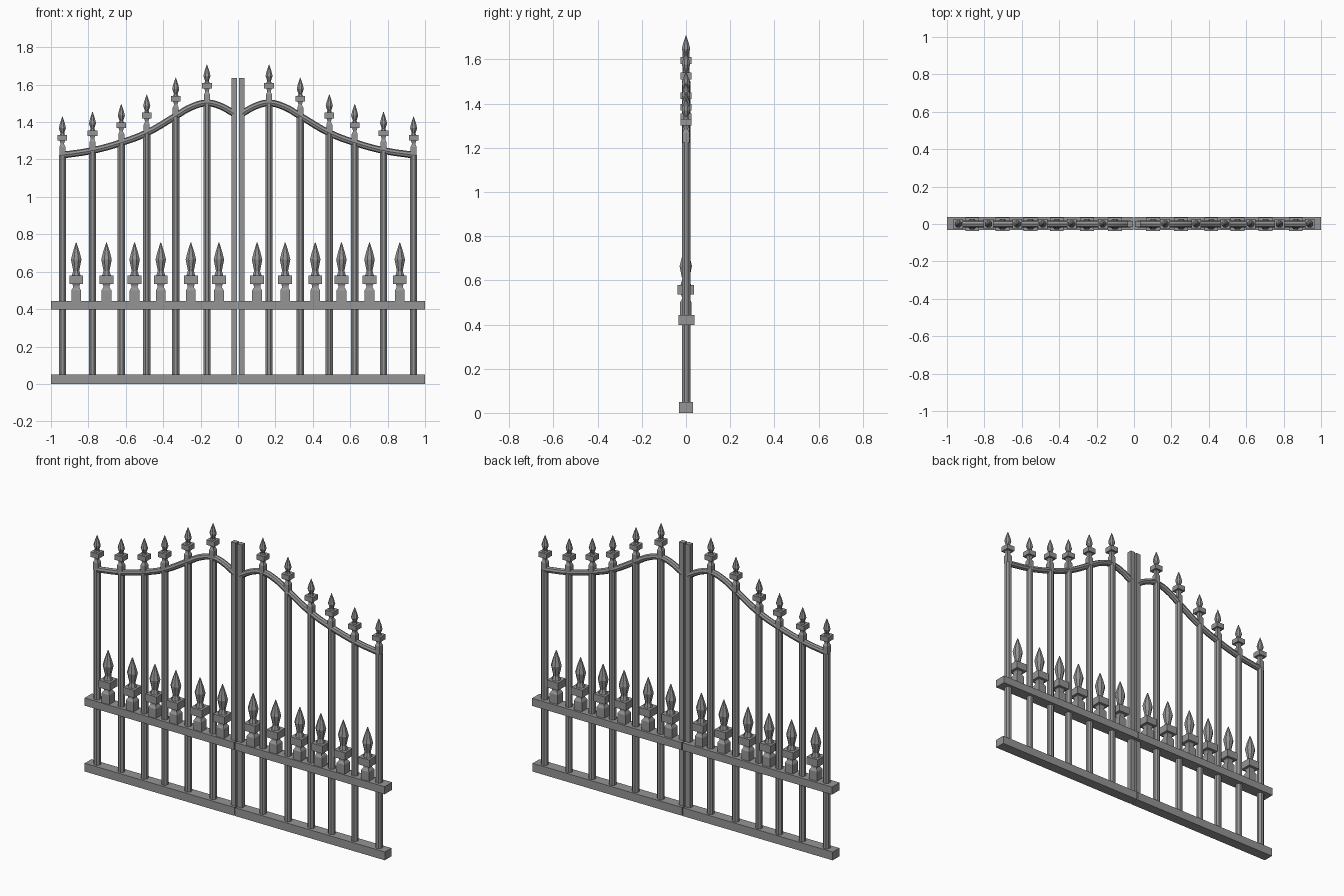
import bpy, bmesh, math
from mathutils import Vector, Matrix

if "Cube" in bpy.data.objects:
    bpy.data.objects.remove(bpy.data.objects["Cube"], do_unlink=True)

# Single iron colour
iron = bpy.data.materials.new("grey_iron")
iron.use_nodes = True
colour = (0.3, 0.3, 0.3, 1)
iron.diffuse_color = colour
iron.node_tree.nodes["Principled BSDF"].inputs["Base Color"].default_value = colour


def finish(name, bm):
    """Turn a bmesh of the left leaf into an object mirrored to the right leaf."""
    bmesh.ops.recalc_face_normals(bm, faces=bm.faces)
    mesh = bpy.data.meshes.new(name)
    bm.to_mesh(mesh)
    bm.free()
    mesh.materials.append(iron)
    obj = bpy.data.objects.new(name, mesh)
    bpy.context.collection.objects.link(obj)
    obj.modifiers.new("other_leaf", 'MIRROR').use_mirror_merge = False
    return obj


def box(bm, x0, x1, y0, y1, z0, z1):
    size = Matrix.Diagonal((x1 - x0, y1 - y0, z1 - z0, 1))
    centre = Matrix.Translation(((x0 + x1) / 2, (y0 + y1) / 2, (z0 + z1) / 2))
    bmesh.ops.create_cube(bm, size=1, matrix=centre @ size)


def turned(bm, x, y, profile, sides):
    """Stack of polygon rings; each profile entry is (radius to the flat, height)."""
    rings = []
    for r, z in profile:
        r /= math.cos(math.pi / sides)
        angles = [(i + 0.5) * math.tau / sides for i in range(sides)]
        rings.append([bm.verts.new((x + r * math.cos(a), y + r * math.sin(a), z))
                      for a in angles])
    for low, high in zip(rings, rings[1:]):
        for i in range(sides):
            j = (i + 1) % sides
            bm.faces.new((low[i], low[j], high[j], high[i]))
    bm.faces.new(rings[0][::-1])
    bm.faces.new(rings[-1])


def spear(bm, x, y, z, pedestal, block, head):
    """Square pedestal, square collar and faceted spearhead."""
    turned(bm, x, y, [(r, z + h) for r, h in pedestal], 4)
    r, low, high = block
    box(bm, x - r, x + r, y - r, y + r, z + low, z + high)
    turned(bm, x, y, [(r, z + h) for r, h in head], 8)


# Horizontal rails
for name, y0, y1, z0, z1 in (("bottom_rail", -0.031, 0.032, 0, 0.05),
                             ("middle_rail", -0.033, 0.038, 0.398, 0.444)):
    bm = bmesh.new()
    box(bm, 0.003, 1, y0, y1, z0, z1)
    finish(name, bm)

# Meeting posts at the centre
bm = bmesh.new()
box(bm, 0.005, 0.036, -0.015, 0.015, 0.02, 1.635)
finish("centre_post", bm)

# Curved top rail
path = [(0.02, 1.445), (0.1, 1.488), (0.166, 1.502), (0.25, 1.48), (0.333, 1.432),
        (0.488, 1.342), (0.624, 1.29), (0.778, 1.248), (0.948, 1.222)]
curve = bpy.data.curves.new("top_rail", 'CURVE')
curve.dimensions = '3D'
curve.bevel_depth = 0.018
curve.bevel_resolution = 2
curve.use_fill_caps = True
curve.resolution_u = 4
spline = curve.splines.new('BEZIER')
spline.bezier_points.add(len(path) - 1)
spline.use_smooth = False
for point, (x, z) in zip(spline.bezier_points, path):
    point.co = (x, 0, z)
    point.handle_left_type = point.handle_right_type = 'AUTO'
curve_obj = bpy.data.objects.new("top_rail_path", curve)
bpy.context.collection.objects.link(curve_obj)
evaluated = curve_obj.evaluated_get(bpy.context.evaluated_depsgraph_get())
bm = bmesh.new()
bm.from_mesh(evaluated.to_mesh())
evaluated.to_mesh_clear()
bpy.data.objects.remove(curve_obj, do_unlink=True)
finish("top_rail", bm)

# Upright bars, each crowned by a small spear
heights = dict(path)
bars, crowns = bmesh.new(), bmesh.new()
for x in (0.166, 0.333, 0.488, 0.624, 0.778, 0.939):
    z = heights.get(x, 1.223)
    turned(bars, x, 0.002, [(0.019, 0.03), (0.019, z)], 8)
    spear(crowns, x, 0, z,
          [(0.016, 0), (0.016, 0.045), (0.01, 0.058), (0.01, 0.065), (0.015, 0.08)],
          (0.026, 0.078, 0.108),
          [(0.015, 0.105), (0.01, 0.118), (0.019, 0.145), (0.013, 0.17), (0.001, 0.206)])
finish("upright_bars", bars)
finish("crown_spears", crowns)

# Larger spears standing on the middle rail between the bars
bm = bmesh.new()
for x in (0.102, 0.252, 0.413, 0.553, 0.703, 0.865):
    spear(bm, x, -0.001, 0.44,
          [(0.026, 0), (0.026, 0.06), (0.017, 0.075), (0.017, 0.085), (0.024, 0.1)],
          (0.037, 0.095, 0.14),
          [(0.024, 0.138), (0.016, 0.165), (0.028, 0.225), (0.018, 0.265), (0.002, 0.315)])
finish("rail_spears", bm)
